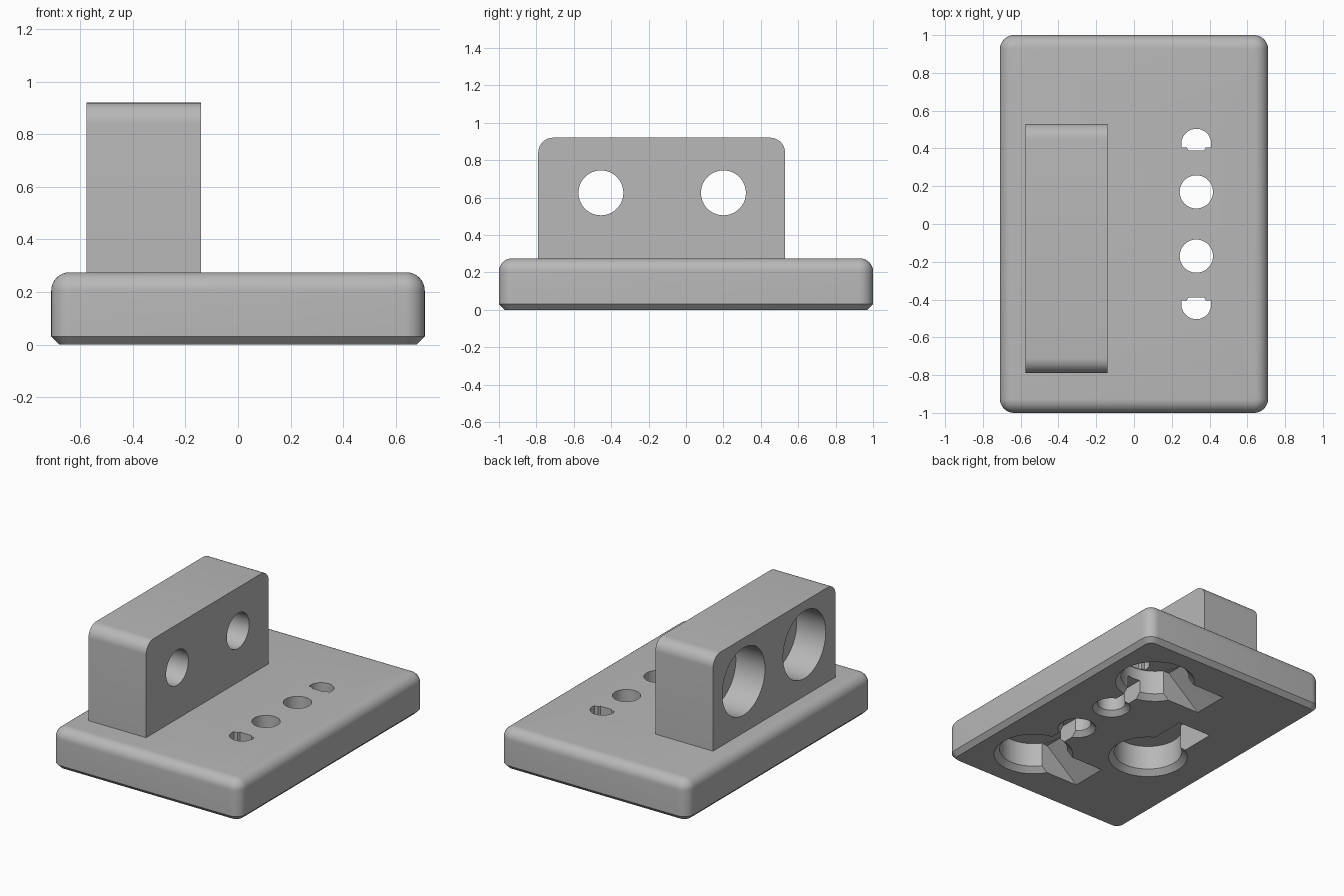
import bpy, bmesh
from math import sin, cos, pi, radians
from mathutils import Matrix, Vector

cube = bpy.data.objects.get("Cube")
if cube:
    bpy.data.objects.remove(cube, do_unlink=True)

grey = bpy.data.materials.new("plain grey")
grey.use_nodes = True
grey.diffuse_color = (0.48, 0.48, 0.48, 1)
grey.node_tree.nodes["Principled BSDF"].inputs["Base Color"].default_value = grey.diffuse_color


def loft(name, rings, matrix=Matrix()):
    """Closed solid skinned through rings of equal point count."""
    bm = bmesh.new()
    loops = [[bm.verts.new(matrix @ Vector(p)) for p in ring] for ring in rings]
    n = len(loops[0])
    for low, high in zip(loops, loops[1:]):
        for i in range(n):
            j = (i + 1) % n
            bm.faces.new((low[i], low[j], high[j], high[i]))
    bm.faces.new(loops[0][::-1])
    bm.faces.new(loops[-1])
    bmesh.ops.recalc_face_normals(bm, faces=bm.faces)
    mesh = bpy.data.meshes.new(name)
    bm.to_mesh(mesh)
    bm.free()
    mesh.materials.append(grey)
    obj = bpy.data.objects.new(name, mesh)
    bpy.context.collection.objects.link(obj)
    return obj


def circle(x, y, r, z, n=64):
    return [(x + r * cos(2 * pi * i / n), y + r * sin(2 * pi * i / n), z) for i in range(n)]


def rounded_rect(hx, hy, r, z, steps=8):
    pts = []
    for k, (sx, sy) in enumerate([(1, 1), (-1, 1), (-1, -1), (1, -1)]):
        for i in range(steps + 1):
            a = pi / 2 * (k + i / steps)
            pts.append((sx * (hx - r) + r * cos(a), sy * (hy - r) + r * sin(a), z))
    return pts


def prism(name, pts, z0, z1, matrix=Matrix()):
    return loft(name, [[(x, y, z) for x, y in pts] for z in (z0, z1)], matrix)


def cut(target, cutter):
    cutter.hide_render = True
    mod = target.modifiers.new("cut", "BOOLEAN")
    mod.operation = "DIFFERENCE"
    mod.solver = "EXACT"
    mod.object = cutter
    bpy.context.view_layer.objects.active = target
    bpy.ops.object.modifier_apply(modifier=mod.name)
    bpy.data.objects.remove(cutter, do_unlink=True)


# Base slab: chamfered underside, rounded top edge
HX, HY, TOP, FILLET, CORNER = 0.71, 1.0, 0.275, 0.07, 0.075
levels = [(0.03, 0), (0, 0.03)]
for i in range(9):
    a = pi / 2 * i / 8
    levels.append((FILLET * (1 - cos(a)), TOP - FILLET * (1 - sin(a))))
base = loft("base", [rounded_rect(HX - t, HY - t, CORNER - t, z) for t, z in levels])

# Upright block: profile in y-z with rounded top corners, extruded along x
Y0, Y1, Z0, Z1, R = -0.79, 0.53, 0.26, 0.92, 0.08
profile = [(Y0, Z0), (Y1, Z0)]
for cy, start in ((Y1 - R, 0), (Y0 + R, pi / 2)):
    for i in range(9):
        a = start + pi / 2 * i / 8
        profile.append((cy + R * cos(a), Z1 - R + R * sin(a)))
ALONG_X = Matrix(((0, 0, 1, 0), (1, 0, 0, 0), (0, 1, 0, 0), (0, 0, 0, 1)))
block = prism("upright_block", profile, -0.575, -0.14, ALONG_X)

# Stepped bores through the block, wide on the -x side
for y in (-0.455, 0.2):
    rings = [circle(y, 0.625, r, x) for r, x in
             ((0.23, -0.7), (0.23, -0.355), (0.12, -0.355), (0.12, 0))]
    cut(block, loft("bore_cutter", rings, ALONG_X))


# Underside socket: countersunk round pocket with a ramped slot on one side
CEILING = 0.2


def socket(x, y, turn):
    place = Matrix.Translation((x, y, 0)) @ Matrix.Rotation(radians(turn), 4, "Z")
    cut(base, loft("pocket_cutter", [circle(0, 0, r, z) for r, z in
                                     ((0.29, -0.04), (0.215, 0.035), (0.215, CEILING))], place))
    ramp = [(0, -0.05), (0.51, -0.05), (0.46, 0), (0.22, CEILING - 0.002), (0, CEILING - 0.002)]
    upright = Matrix.Rotation(pi / 2, 4, "X")
    cut(base, prism("ramp_cutter", ramp, -0.125, 0.125, place @ upright))


socket(-0.25, -0.16, 90)
ROW = 0.33
for side in (1, -1):
    socket(ROW, side * 0.6, 180)
    # Countersunk through hole
    cut(base, loft("hole_cutter", [circle(ROW, side * 0.17, r, z, 48) for r, z in
                                   ((0.15, -0.03), (0.088, 0.032), (0.088, 0.4))]))
    # Narrow channel joining the hole to the pocket
    channel = [(ROW + dx, side * y) for dx, y in
               ((-0.05, 0.17), (0.05, 0.17), (0.05, 0.5), (-0.05, 0.5))]
    cut(base, prism("channel_cutter", channel, -0.05, 0.12))
    # Half-round opening from the pocket to the top face
    half_round = [(px, side * max(py, 0.39 if abs(px - ROW) < 0.05 else 0.405))
                  for px, py, _ in circle(ROW, 0.425, 0.079, 0, 50)]
    cut(base, prism("half_round_cutter", half_round, 0.13, 0.4))

# Smooth curved walls, keep edges crisp
bpy.ops.object.select_all(action="DESELECT")
for obj in (base, block):
    obj.select_set(True)
bpy.context.view_layer.objects.active = base
bpy.ops.object.shade_smooth_by_angle(angle=radians(30))
